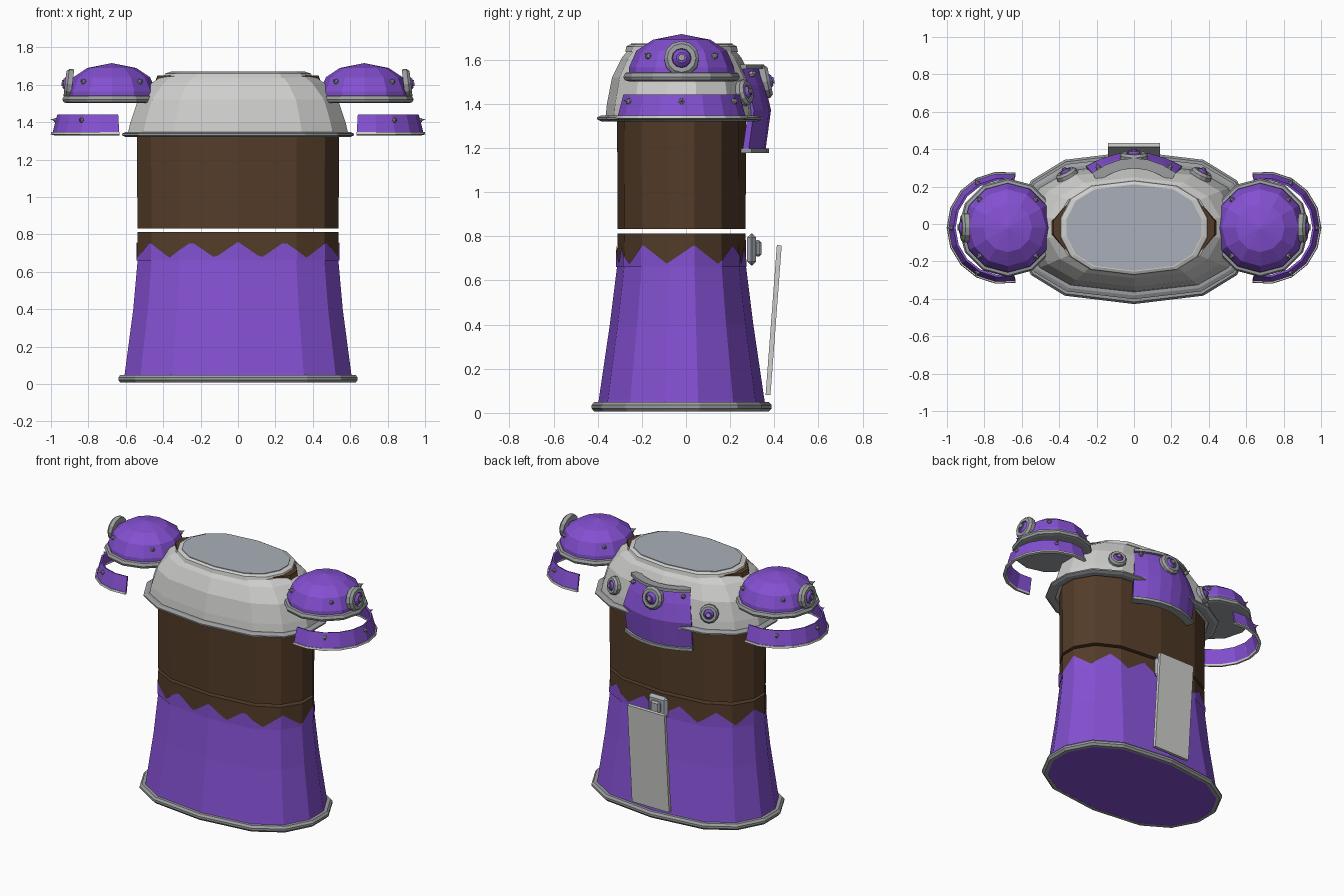
import bpy, bmesh, math
from mathutils import Vector

cube = bpy.data.objects.get("Cube")
if cube:
    bpy.data.objects.remove(cube, do_unlink=True)


def material(name, rgb):
    m = bpy.data.materials.new(name)
    m.use_nodes = True
    m.diffuse_color = (*rgb, 1)
    m.node_tree.nodes["Principled BSDF"].inputs["Base Color"].default_value = (*rgb, 1)
    return m


PURPLE = material("purple", (0.23, 0.08, 0.64))
BROWN = material("brown leather", (0.088, 0.046, 0.022))
PALE = material("pale grey", (0.62, 0.62, 0.61))
STEEL = material("steel trim", (0.33, 0.34, 0.35))
TOP = material("blue grey", (0.40, 0.43, 0.48))
CY = -0.02


def loft(name, rings, mat, closed=True, caps=True, wrap=False, thick=0):
    """Skin equal-length rings; closed joins each ring, wrap joins last to first."""
    bm = bmesh.new()
    vs = [[bm.verts.new(p) for p in r] for r in rings]
    n = len(vs[0])
    pairs = list(zip(vs, vs[1:])) + ([(vs[-1], vs[0])] if wrap else [])
    for a, b in pairs:
        for i in range(n if closed else n - 1):
            j = (i + 1) % n
            bm.faces.new((a[i], a[j], b[j], b[i]))
    if caps and closed and not wrap:
        bm.faces.new(vs[0])
        bm.faces.new(vs[-1])
    bmesh.ops.recalc_face_normals(bm, faces=bm.faces)
    me = bpy.data.meshes.new(name)
    bm.to_mesh(me)
    bm.free()
    me.materials.append(mat)
    ob = bpy.data.objects.new(name, me)
    bpy.context.collection.objects.link(ob)
    if thick:
        mod = ob.modifiers.new("thickness", "SOLIDIFY")
        mod.thickness = thick
        mod.offset = 0
    return ob


# Rounded body outline, counted round from the front centre
QUARTER = [(0.58, 0.89), (0.86, 0.62), (1, 0.2)]
SIDE = [(x, -y) for x, y in QUARTER] + [(x, y) for x, y in reversed(QUARTER)]
OUTLINE = [(0, -1)] + SIDE + [(0, 1)] + [(-x, y) for x, y in reversed(SIDE)]


def oval(hx, hy, z):
    return [(x * hx, CY + y * hy, z) for x, y in OUTLINE]


def body(name, sizes, mat, **kw):
    return loft(name, [oval(*s) for s in sizes], mat, **kw)


def trim(name, hx, hy, z, w, h, mat=STEEL):
    """Bevelled band around the body outline."""
    prof = [(-w, -h), (-w / 3, -h), (0, -h / 3), (0, h / 3), (-w / 3, h), (-w, h)]
    body(name, [(hx + a, hy + a, z + b) for a, b in prof], mat, wrap=True)


def turned(name, profile, loc, axis, mat, sides=12, wrap=False):
    """Revolve (radius, height) pairs around an axis."""
    q = Vector(axis).to_track_quat("Z", "Y")
    rings = []
    for r, h in profile:
        angles = [2 * math.pi * i / sides for i in range(sides)]
        rings.append([Vector(loc) + q @ Vector((r * math.cos(a), r * math.sin(a), h))
                      for a in angles])
    return loft(name, rings, mat, wrap=wrap)


def box(name, size, loc, mat, tilt=0, bevel=0):
    bpy.ops.mesh.primitive_cube_add(size=1, location=loc, rotation=(tilt, 0, 0))
    ob = bpy.context.object
    ob.name = name
    ob.scale = size
    bpy.ops.object.transform_apply(location=False, rotation=False)
    ob.data.materials.append(mat)
    if bevel:
        b = ob.modifiers.new("bevel", "BEVEL")
        b.width = bevel
        b.segments = 1


def spike(name, loc, axis):
    turned(name, [(0.014, -0.01), (0.014, 0.008), (0.007, 0.013), (0.001, 0.03)],
           loc, axis, STEEL, 6)


def badge(name, loc, axis, r):
    """Round boss with a raised ring, purple field and a bar."""
    turned(name + "_ring", [(r, -0.02), (r, 0.006), (r * 0.82, 0.02),
                            (r * 0.55, 0.02), (r * 0.5, -0.02)], loc, axis, STEEL, wrap=True)
    turned(name + "_field", [(r * 0.52, -0.02), (r * 0.52, 0.012), (r * 0.3, 0.03)],
           loc, axis, PURPLE)
    turned(name + "_stud", [(r * 0.2, 0.02), (r * 0.2, 0.038)], loc, axis, STEEL, 8)


# Skirt, hem and belt
body("skirt", [(0.615, 0.385, 0.008), (0.605, 0.375, 0.06), (0.56, 0.325, 0.4),
               (0.535, 0.29, 0.68)], PURPLE)
trim("skirt_hem", 0.64, 0.408, 0.028, 0.035, 0.021)
body("belt", [(0.538, 0.293, 0.67), (0.538, 0.29, 0.813)], BROWN)

# Pointed upper edge of the skirt, wrapped over the belt
low, high, dist = [], [], 0.0
ring = [Vector(p) for p in oval(0.542, 0.297, 0.66)]
half = ring[:8]
STEPS, PERIOD = 12, 0.25
for a, b in zip(half, half[1:]):
    for i in range(STEPS):
        p = a.lerp(b, i / STEPS)
        d = dist + (b - a).length * i / STEPS
        wave = abs(2 * (d / PERIOD % 1) - 1)
        low.append(p)
        high.append(Vector((p.x, p.y, 0.675 + 0.085 * wave)))
    dist += (b - a).length
for side, s in (("left", 1), ("right", -1)):
    loft("skirt_points_" + side, [[(s * p.x, p.y, p.z) for p in row] for row in (low, high)],
         PURPLE, closed=False)

# Torso and shoulder cape
body("torso", [(0.538, 0.29, 0.832), (0.54, 0.292, 1.34)], BROWN)
body("cape", [(0.59, 0.345, 1.335), (0.575, 0.338, 1.4), (0.535, 0.315, 1.52),
              (0.46, 0.27, 1.61), (0.41, 0.24, 1.645)], PALE)
trim("cape_hem", 0.62, 0.382, 1.334, 0.06, 0.014)
body("collar", [(0.455, 0.17, 1.59), (0.43, 0.185, 1.65)], BROWN)
body("neck_rim", [(0.40, 0.255, 1.635), (0.39, 0.25, 1.66), (0.365, 0.235, 1.668)], PALE)
body("neck_plate", [(0.36, 0.23, 1.66), (0.36, 0.23, 1.672)], TOP)


def arc(cx, r, z, sx, reach=1.8, n=10):
    """Outward facing arc around a shoulder."""
    angles = [-reach + 2 * reach * i / n for i in range(n + 1)]
    return [(sx * (cx + r * math.cos(a)), CY + r * math.sin(a), z) for a in angles]


# Shoulder armour
for side, s in (("left", 1), ("right", -1)):
    c = (s * 0.675, CY, 0)
    turned("shoulder_dome_" + side, [(0.24, 1.53), (0.238, 1.565), (0.205, 1.64),
                                     (0.13, 1.69), (0.004, 1.715)], c, (0, 0, 1), PURPLE, 12)
    turned("shoulder_rim_" + side, [(0.24, 1.502), (0.258, 1.507), (0.264, 1.522),
                                    (0.255, 1.54), (0.23, 1.544)], c, (0, 0, 1), STEEL, 12)
    badge("shoulder_badge_" + side, (s * 0.905, CY, 1.605), (s, 0, 0.12), 0.08)
    for k in range(4):
        a = math.pi / 4 + k * math.pi / 2
        dx, dy = math.cos(a), math.sin(a)
        spike("dome_spike_" + side, (c[0] + 0.21 * dx, CY + 0.21 * dy, 1.615), (dx, dy, 0.5))
    # Hanging half band with its lower edge
    loft("shoulder_band_" + side, [arc(0.70, 0.287, 1.338, s), arc(0.70, 0.26, 1.44, s)],
         PURPLE, closed=False, thick=0.012)
    loft("shoulder_band_edge_" + side, [arc(0.70, 0.292, 1.332, s), arc(0.70, 0.289, 1.345, s)],
         PALE, closed=False, thick=0.02)
    for a in (-1.05, 0, 1.05):
        d = (s * math.cos(a), math.sin(a), 0.2)
        spike("band_spike_" + side, (s * 0.70 + 0.272 * d[0], CY + 0.272 * d[1], 1.41), d)
    badge("cape_badge_" + side, (s * 0.36, 0.265, 1.45), (s * 0.5, 1, 0.25), 0.06)


def bow(hw, y, z, drop=0.075, n=6):
    """Row of points bowed backwards across the body."""
    ts = [-1 + 2 * i / n for i in range(n + 1)]
    return [(hw * t, y - drop * t * t, z) for t in ts]


# Back shield with edge strips
shield = [(0.20, 0.315, 1.565), (0.225, 0.345, 1.48), (0.25, 0.37, 1.37), (0.24, 0.345, 1.19)]
loft("back_shield", [bow(*r) for r in shield], PURPLE, closed=False, thick=0.03)
for name, hw, y, z in (("top", 0.21, 0.325, 1.568), ("bottom", 0.245, 0.348, 1.188)):
    loft("back_shield_%s_edge" % name, [bow(hw, y, z - 0.01), bow(hw, y, z + 0.01)],
         STEEL, closed=False, thick=0.055)
badge("back_badge", (0, 0.362, 1.5), (0, 1, 0.2), 0.075)
for s in (-1, 1):
    spike("shield_spike", (s * 0.19, 0.30, 1.535), (s * 0.4, 1, 0.3))

# Buckle and hanging back plate
box("buckle", (0.145, 0.04, 0.145), (0, 0.297, 0.74), TOP, bevel=0.018)
box("buckle_knob", (0.07, 0.03, 0.075), (0, 0.326, 0.745), TOP, bevel=0.01)
box("back_plate", (0.28, 0.022, 0.68), (0, 0.397, 0.42), PALE, tilt=-0.075)
